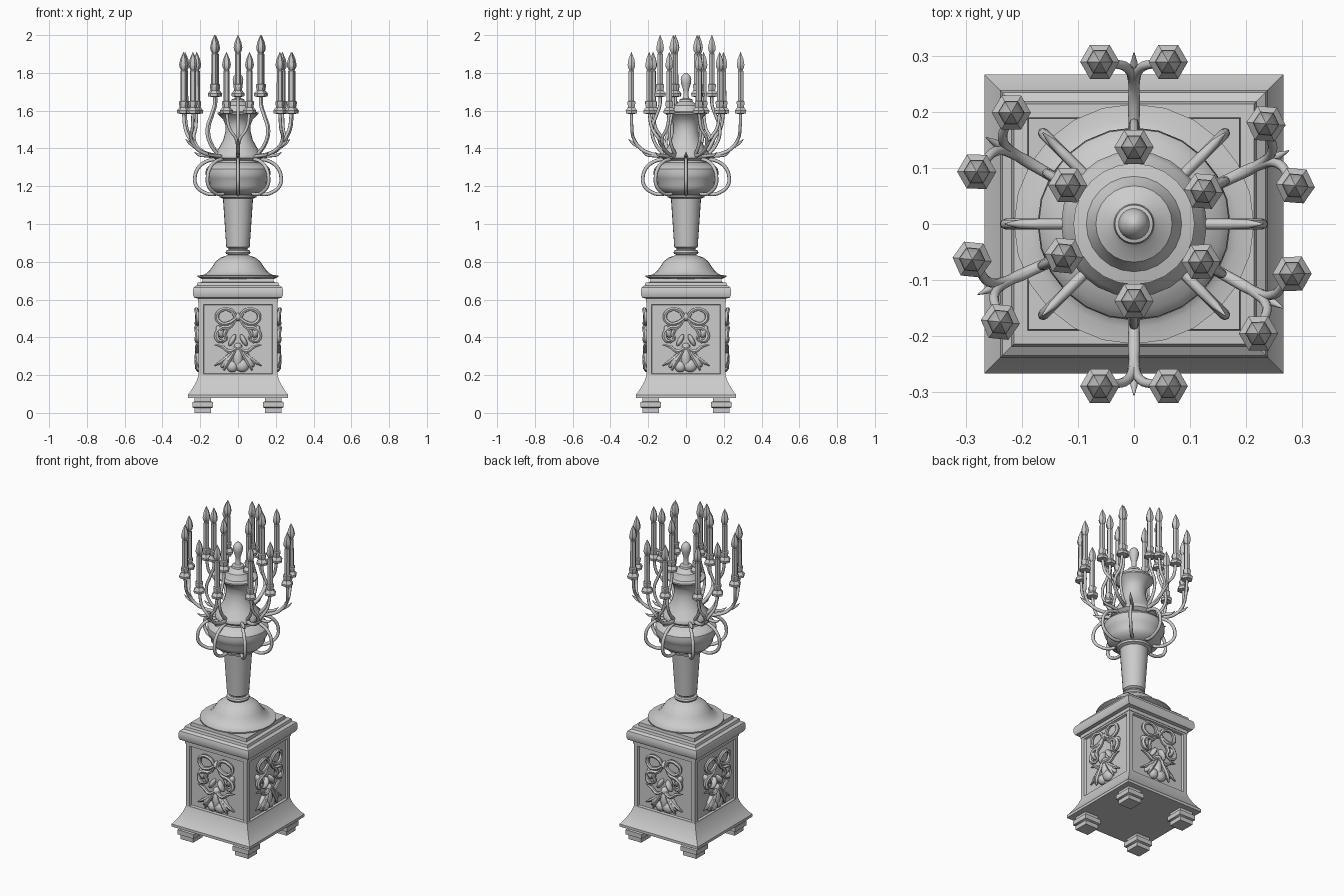
import bpy, bmesh
from math import sin, cos, pi, radians, sqrt
from mathutils import Matrix, Vector

if "Cube" in bpy.data.objects:
    bpy.data.objects.remove(bpy.data.objects["Cube"])


def add_object(name, mesh, matrix=None):
    ob = bpy.data.objects.new(name, mesh)
    bpy.context.collection.objects.link(ob)
    if matrix:
        ob.matrix_world = matrix
    return ob


def smooth(ob, angle=35):
    bpy.ops.object.select_all(action='DESELECT')
    bpy.context.view_layer.objects.active = ob
    ob.select_set(True)
    bpy.ops.object.shade_smooth_by_angle(angle=radians(angle))


def lathe(name, profile, sides=24, turn=0.0, scale=1.0, angle=35):
    """Revolve (radius, z) points into a closed solid."""
    bm = bmesh.new()
    rings = []
    for r, z in profile:
        rings.append([bm.verts.new((r * scale * cos(turn + 2 * pi * i / sides),
                                    r * scale * sin(turn + 2 * pi * i / sides), z))
                      for i in range(sides)])
    for a, b in zip(rings, rings[1:]):
        for i in range(sides):
            j = (i + 1) % sides
            bm.faces.new((a[i], a[j], b[j], b[i]))
    bm.faces.new(rings[0][::-1])
    bm.faces.new(rings[-1])
    me = bpy.data.meshes.new(name)
    bm.to_mesh(me)
    bm.free()
    ob = add_object(name, me)
    smooth(ob, angle)
    return ob


def square(name, profile):
    """Square moulding: profile gives half-widths."""
    return lathe(name, profile, 4, pi / 4, sqrt(2))


def tubes(name, paths, radius, res=2):
    """Smooth tubes through (x, y, z[, thickness]) points, as one mesh."""
    cu = bpy.data.curves.new(name, 'CURVE')
    cu.dimensions = '3D'
    cu.bevel_depth = radius
    cu.bevel_resolution = res
    cu.resolution_u = 5
    cu.use_fill_caps = True
    for pts in paths:
        sp = cu.splines.new('BEZIER')
        sp.bezier_points.add(len(pts) - 1)
        for bp, p in zip(sp.bezier_points, pts):
            bp.co = p[:3]
            bp.radius = p[3] if len(p) > 3 else 1
            bp.handle_left_type = bp.handle_right_type = 'AUTO'
    ob = add_object(name, cu)
    bpy.ops.object.select_all(action='DESELECT')
    bpy.context.view_layer.objects.active = ob
    ob.select_set(True)
    bpy.ops.object.convert(target='MESH')
    ob = bpy.context.view_layer.objects.active
    smooth(ob, 50)
    return ob


def spin_copies(ob, angles):
    """Turn the part about z: first angle for itself, linked copies for the rest."""
    for a in angles[1:]:
        add_object(ob.name, ob.data, Matrix.Rotation(a, 4, 'Z'))
    ob.matrix_world = Matrix.Rotation(angles[0], 4, 'Z')


quarters = [i * pi / 2 for i in range(4)]

# Stepped feet
foot = square("foot", [(.044, 0), (.044, .025), (.055, .03), (.055, .058), (.044, .06), (.044, .082)])
for sx in (-1, 1):
    for sy in (-1, 1):
        if sx + sy < 2:
            add_object("foot", foot.data, Matrix.Translation((sx * .187, sy * .187, 0)))
foot.location = (.187, .187, 0)

# Pedestal mouldings
square("pedestal_base", [(.266, .08), (.266, .096), (.254, .11), (.238, .135), (.221, .165), (.209, .2)])
square("pedestal_cornice", [(.212, .585), (.213, .605), (.232, .61), (.239, .625), (.239, .65),
                            (.234, .665), (.218, .675), (.214, .69), (.19, .692), (.188, .712)])

# Pedestal body with a recessed panel on each side
bm = bmesh.new()
bmesh.ops.create_cube(bm, size=1, matrix=Matrix.Translation((0, 0, .39)) @ Matrix.Diagonal((.418, .418, .42, 1)))
sides = [f for f in bm.faces if abs(f.normal.z) < .1]
bmesh.ops.inset_individual(bm, faces=sides, thickness=.036, depth=0)
bmesh.ops.inset_individual(bm, faces=sides, thickness=.006, depth=-.012)
me = bpy.data.meshes.new("pedestal_body")
bm.to_mesh(me)
bm.free()
add_object("pedestal_body", me)

# Panel relief: ribbon bow, tails and stems
D = -.203
half = [
    [(.01, D - .012, .505), (.035, D - .016, .54), (.085, D - .018, .545), (.112, D - .012, .51),
     (.09, D - .016, .475), (.05, D - .014, .475), (.01, D - .012, .5)],
    [(.012, D - .01, .495, .8), (.045, D - .012, .455, 1.1), (.085, D - .018, .45, 1.1), (.112, D - .012, .42, 1.2),
     (.105, D - .014, .385, 1.2), (.075, D - .01, .38, .5)],
    [(.03, D - .008, .47, .7), (.07, D - .012, .42, 1.1), (.062, D - .008, .395, .8), (.085, D - .01, .37, .5)],
    [(.004, D - .014, .345, .9), (.045, D - .014, .325, 1), (.085, D - .012, .35, .9), (.125, D - .008, .36, .2)],
    [(.004, D - .01, .35, .8), (.05, D - .012, .3, 1.1), (.09, D - .01, .27, 1), (.125, D - .006, .25, .3)],
    [(.004, D - .01, .36, .7), (.03, D - .014, .31, 1.1), (.06, D - .014, .26, 1.2), (.075, D - .008, .225, .4)],
]
mirrored = [[(-p[0], *p[1:]) for p in path] for path in half]
spin_copies(tubes("relief_ribbon", half + mirrored, .011, 1), quarters)

# Panel relief: knot, blossoms and leaves as flattened balls (x, z, width, height, tilt)
bm = bmesh.new()
for x, z, w, h, t in [(0, .507, .022, .022, 0), (0, .35, .022, .02, 0), (0, .29, .026, .06, 0),
                      (.02, .25, .038, .034, .3), (-.03, .245, .03, .03, -.3), (.055, .285, .018, .05, -.6),
                      (-.06, .28, .018, .05, .6), (.095, .43, .02, .035, .4), (-.095, .43, .02, .035, -.4),
                      (-.03, .385, .014, .035, .5), (.03, .385, .014, .035, -.5)]:
    bmesh.ops.create_uvsphere(bm, u_segments=12, v_segments=8, radius=1,
                              matrix=Matrix.Translation((x, D, z)) @ Matrix.Rotation(t, 4, 'Y')
                              @ Matrix.Diagonal((w, .026, h, 1)))
me = bpy.data.meshes.new("relief_flower")
bm.to_mesh(me)
bm.free()
flower = add_object("relief_flower", me)
smooth(flower, 60)
spin_copies(flower, quarters)

# Domed foot of the urn, tapering stem, bulbous bowl, vase and finial
lathe("urn_dome", [(.19, .708), (.214, .72), (.214, .727), (.185, .73), (.17, .737), (.15, .755), (.134, .778),
                   (.117, .803), (.092, .822), (.06, .833), (.05, .838)])
lathe("urn_stem", [(.05, .835), (.062, .842), (.066, .85), (.062, .86), (.05, .864), (.05, .87), (.062, .878),
                   (.079, 1.125), (.08, 1.135), (.098, 1.142), (.1, 1.153), (.07, 1.156)])
lathe("urn_bowl", [(.06, 1.15), (.1, 1.158), (.135, 1.175), (.152, 1.2), (.153, 1.222), (.165, 1.24),
                   (.172, 1.265), (.17, 1.29), (.155, 1.308), (.125, 1.318), (.112, 1.325), (.11, 1.34)])
lathe("urn_vase", [(.11, 1.335), (.13, 1.35), (.13, 1.362), (.122, 1.375), (.1, 1.405), (.078, 1.445),
                   (.067, 1.49), (.067, 1.525), (.078, 1.553), (.1, 1.575), (.108, 1.582), (.108, 1.59),
                   (.085, 1.595), (.075, 1.612), (.068, 1.628), (.045, 1.64), (.036, 1.648), (.034, 1.66),
                   (.018, 1.665), (.013, 1.68), (.015, 1.71), (.026, 1.745), (.028, 1.765), (.022, 1.785),
                   (.01, 1.797), (.001, 1.8)])

# Eight scrolled handles around the bowl, each ending in a leaf tip
handle = tubes("bowl_handle", [
    [(.1, 0, 1.19, .6), (.108, 0, 1.165), (.135, 0, 1.157), (.185, 0, 1.17), (.222, 0, 1.205), (.228, 0, 1.25),
     (.208, 0, 1.3), (.17, 0, 1.33), (.115, 0, 1.345)],
    [(.11, 0, 1.355), (.17, 0, 1.362), (.205, 0, 1.365, .8), (.23, 0, 1.38, .15)]], .0095)
spin_copies(handle, [i * pi / 4 for i in range(8)])

# Six arms, each forking to two outer candles and one taller inner candle
arm_angles = [radians(a) for a in (90, 270, 25.3, 149.7, 204.3, 330.6)]
outer = [[(.11, 0, 1.36, 1.3), (.18, 0, 1.37, 1.2), (.24, 0, 1.4, 1.1), (.278, s * .012, 1.455),
          (.286, s * .045, 1.505), (.289, s * .061, 1.59)] for s in (-1, 1)]
inner = [(.12, 0, 1.37, 1.2), (.165, 0, 1.43), (.18, 0, 1.5), (.155, 0, 1.58), (.138, 0, 1.63), (.137, 0, 1.685)]
tip = [(.255, 0, 1.41), (.285, 0, 1.43, .8), (.305, 0, 1.45, .15)]
spin_copies(tubes("candle_arm", outer + [inner, tip], .0085), arm_angles)

# Hexagonal candles: drip pan, socket, shaft and flame
candle = lathe("candle", [(.012, 0), (.033, .004), (.035, .018), (.026, .03), (.02, .036), (.024, .055),
                          (.024, .066), (.017, .07), (.0165, .228), (.012, .232), (.021, .248), (.023, .262),
                          (.017, .292), (.001, .328)], 6)
spots = [(Matrix.Rotation(a, 4, 'Z') @ Matrix.Translation(p)) @ Matrix.Rotation(pi / 2, 4, 'Z')
         for a in arm_angles
         for p in (Vector((.289, .061, 1.582)), Vector((.289, -.061, 1.582)), Vector((.137, 0, 1.672)))]
candle.matrix_world = spots[0]
for m in spots[1:]:
    add_object("candle", candle.data, m)
